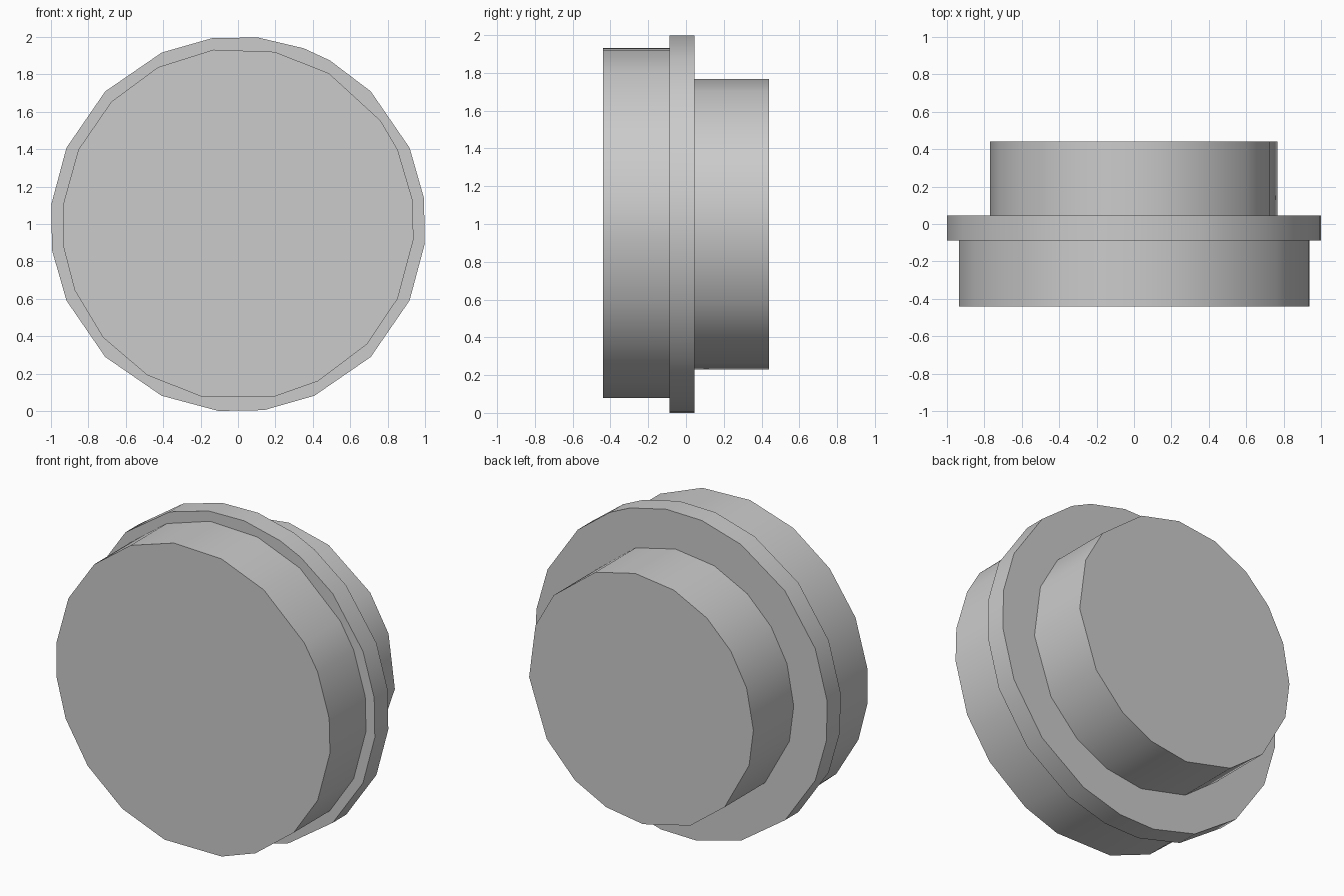
import bpy, bmesh
from math import cos, sin, radians

if "Cube" in bpy.data.objects:
    bpy.data.objects.remove(bpy.data.objects["Cube"])

CENTRE_Z = 0.999

# Uneven low-poly outlines: corner angles in degrees around the y axis
FRONT = [8, 25, 36, 59, 78, 98, 117, 136, 155, 174, 187, 202, 220, 239,
         258, 282, 297, 317, 335, 355]
FLANGE = sorted(a + 90 * k for k in range(4) for a in (-6, 8, 24, 45, 66))
i = FLANGE.index(66)
FLANGE[i:i + 1] = [60.7, 69.5]
BACK = [20, 39, 66, 87, 107, 126, 143, 160, 179, 196, 222, 244, 269, 288,
        306, 327, 355]

bm = bmesh.new()


def loop(angles, r, y):
    """Closed outline of vertices and edges at depth y."""
    vs = [bm.verts.new((r * cos(radians(a)), y, CENTRE_Z + r * sin(radians(a))))
          for a in angles]
    es = []
    for j, v in enumerate(vs):
        es.append(bm.edges.new((v, vs[(j + 1) % len(vs)])))
    return vs, es


def wall(angles, r, y0, y1):
    """Side band between two depths."""
    a, b = loop(angles, r, y0), loop(angles, r, y1)
    n = len(angles)
    for j in range(n):
        k = (j + 1) % n
        bm.faces.new((a[0][j], a[0][k], b[0][k], b[0][j]))
    return a, b


def shoulder(outer, inner):
    """Flat ring joining two outlines in the same plane."""
    bmesh.ops.triangle_fill(bm, use_beauty=True, use_dissolve=False,
                            edges=outer[1] + inner[1])


# Front drum, flange and smaller rear drum
f0, f1 = wall(FRONT, 0.942, -0.44, -0.087)
g0, g1 = wall(FLANGE, 1.004, -0.087, 0.045)
b0, b1 = wall(BACK, 0.77, 0.045, 0.44)

# End discs and shoulders
bm.faces.new(f0[0])
bm.faces.new(b1[0])
shoulder(g0, f1)
shoulder(g1, b0)

bmesh.ops.recalc_face_normals(bm, faces=bm.faces[:])
mesh = bpy.data.meshes.new("flanged_drum")
bm.to_mesh(mesh)
bm.free()
drum = bpy.data.objects.new("flanged_drum", mesh)
bpy.context.collection.objects.link(drum)

# Smooth sides with crisp rims
bpy.context.view_layer.objects.active = drum
drum.select_set(True)
bpy.ops.object.shade_smooth_by_angle(angle=radians(35))
